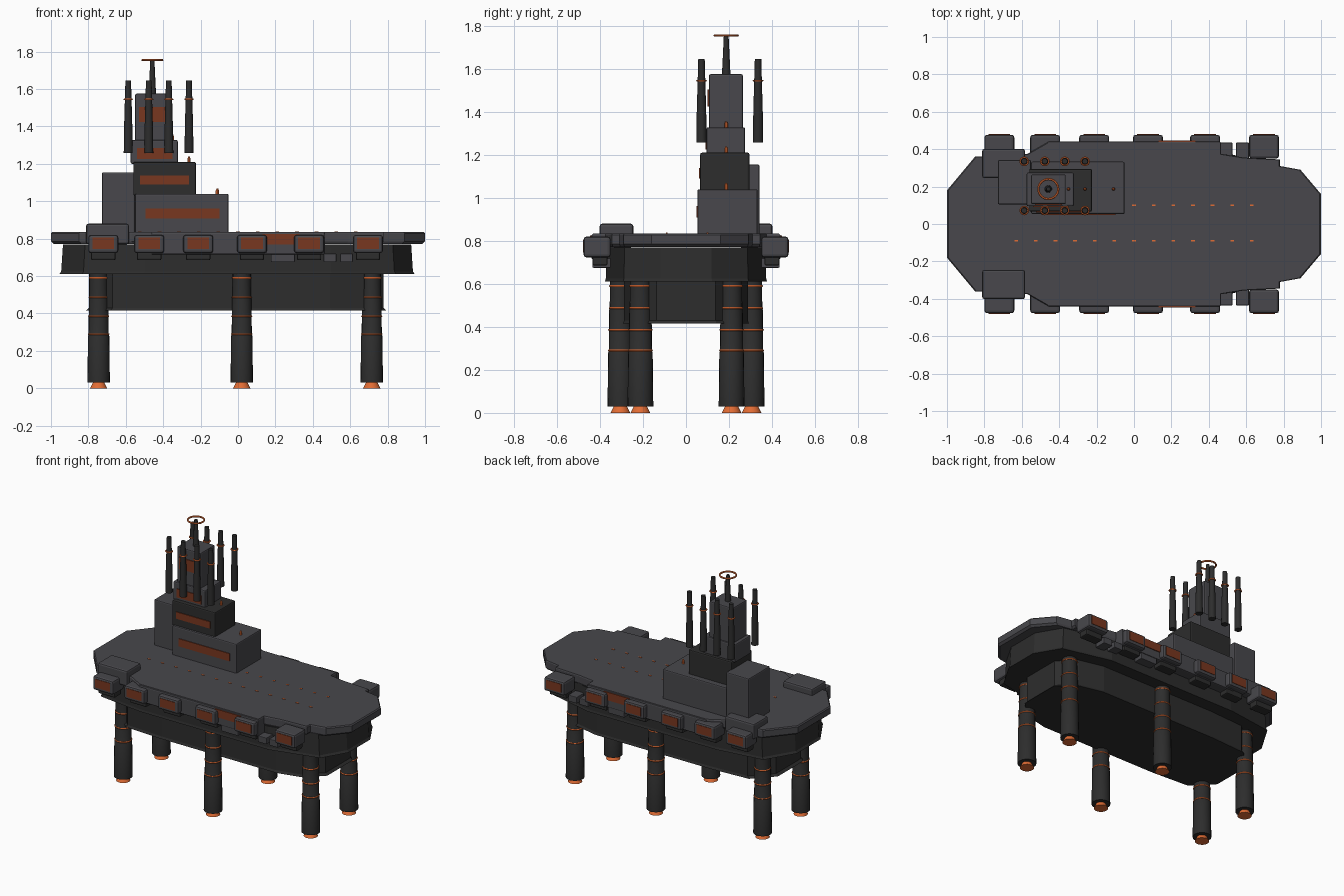
import bpy, bmesh, math
from mathutils import Matrix

if "Cube" in bpy.data.objects:
    bpy.data.objects.remove(bpy.data.objects["Cube"])


def material(name, rgb):
    m = bpy.data.materials.new(name)
    m.diffuse_color = (*rgb, 1)
    m.use_nodes = True
    m.node_tree.nodes["Principled BSDF"].inputs["Base Color"].default_value = m.diffuse_color
    return m


GREY = material("slate grey", (0.065, 0.064, 0.072))
DARK = material("charcoal", (0.026, 0.026, 0.026))
RUST = material("rust panel", (0.19, 0.038, 0.014))
ORANGE = material("glowing orange", (0.75, 0.15, 0.035))


def finish(name, bm, mat, smooth=False):
    bmesh.ops.recalc_face_normals(bm, faces=bm.faces)
    me = bpy.data.meshes.new(name)
    bm.to_mesh(me)
    bm.free()
    me.materials.append(mat)
    ob = bpy.data.objects.new(name, me)
    bpy.context.collection.objects.link(ob)
    if smooth:
        bpy.context.view_layer.objects.active = ob
        ob.select_set(True)
        bpy.ops.object.shade_smooth_by_angle(angle=math.radians(40))
        ob.select_set(False)
    return ob


def box(name, x, y, z, mat, bevel=0.008):
    """Box from (min, max) ranges, with slightly rounded edges."""
    bm = bmesh.new()
    mid = [(a + b) / 2 for a, b in (x, y, z)]
    size = [abs(b - a) for a, b in (x, y, z)]
    bmesh.ops.create_cube(bm, size=1, matrix=Matrix.Translation(mid) @ Matrix.Diagonal((*size, 1)))
    if bevel:
        bmesh.ops.bevel(bm, geom=bm.edges[:], offset=bevel, segments=2, profile=0.5, affect='EDGES')
    return finish(name, bm, mat)


def lathe(name, x, y, profile, mat, sides=20):
    """Closed turned shape from (radius, z) points."""
    bm = bmesh.new()
    rings = [[bm.verts.new((x + r * math.cos(math.tau * i / sides),
                            y + r * math.sin(math.tau * i / sides), z)) for i in range(sides)]
             for r, z in profile]
    for a, b in zip(rings, rings[1:]):
        for i in range(sides):
            j = (i + 1) % sides
            bm.faces.new((a[i], a[j], b[j], b[i]))
    bm.faces.new(rings[0])
    bm.faces.new(rings[-1])
    return finish(name, bm, mat, True)


def ring(name, x, y, z, major, minor, mat, n=24, m=6):
    bm = bmesh.new()
    v = [[bm.verts.new((x + (major + minor * math.cos(math.tau * j / m)) * math.cos(math.tau * i / n),
                        y + (major + minor * math.cos(math.tau * j / m)) * math.sin(math.tau * i / n),
                        z + minor * math.sin(math.tau * j / m))) for j in range(m)] for i in range(n)]
    for i in range(n):
        for j in range(m):
            a, b = (i + 1) % n, (j + 1) % m
            bm.faces.new((v[i][j], v[a][j], v[a][b], v[i][b]))
    return finish(name, bm, mat, True)


def hull(name, half, levels, mat):
    """Mirror a half outline across y and stack it at (z, scale) levels."""
    outline = half + [(x, -y) for x, y in reversed(half)]
    bm = bmesh.new()
    loops = [[bm.verts.new((x * s, y * s, z)) for x, y in outline] for z, s in levels]
    n = len(outline)
    for a, b in zip(loops, loops[1:]):
        for i in range(n):
            j = (i + 1) % n
            bm.faces.new((a[i], a[j], b[j], b[i]))
    bm.faces.new(loops[0])
    bm.faces.new(loops[-1])
    return finish(name, bm, mat)


# Flight deck and the two hull tiers beneath it
deck = [(-1, .18), (-.85, .36), (-.57, .375), (-.465, .435), (.465, .435), (.465, .375),
        (.59, .355), (.78, .345), (.78, .31), (.89, .29), (1, .16)]
hull("flight_deck", deck, [(.772, .985), (.785, 1), (.828, 1), (.835, .993)], GREY)
hull("upper_hull", [(-.95, .13), (-.83, .33), (-.5, .375), (.5, .375), (.84, .29), (.94, .12)],
     [(.61, 1.005), (.625, .995), (.77, .985)], DARK)
hull("lower_hull", [(-.81, .14), (-.68, .275), (-.4, .292), (.5, .292), (.68, .25), (.79, .14)],
     [(.415, 1.005), (.43, .985), (.62, .985)], DARK)

# Legs with rings and glowing feet; the middle pair stands wider
for x, w in ((-.745, .212), (.02, .305), (.715, .212)):
    for s in (-1, 1):
        y = s * w
        lathe("leg", x, y, [(.06, .03), (.057, .28), (.054, .285), (.052, .48),
                            (.05, .49), (.048, .64)], DARK)
        lathe("foot_glow", x, y, [(.046, 0), (.03, .032)], ORANGE)
        for z, r in ((.29, .053), (.386, .052), (.487, .049), (.59, .048)):
            ring("leg_ring", x, y, z, r, .005, ORANGE)

# Side fittings, mirrored to both sides
for s in (-1, 1):
    def span(a, b):
        return tuple(sorted((s * a, s * b)))
    box("side_gallery", (-.465, .465), span(.33, .44), (.715, .832), GREY)
    box("gallery_panel", (.13, .33), span(.438, .446), (.77, .826), RUST, 0)
    for x in (-.72, -.475, -.213, .075, .38, .695):
        box("gun_pod", (x - .08, x + .08), span(.35, .477), (.723, .82), GREY, .014)
        box("gun_pod_base", (x - .065, x + .065), span(.365, .435), (.685, .73), DARK)
        box("gun_pod_panel", (x - .058, x + .058), span(.472, .48), (.745, .805), RUST, 0)
    for x in (.21, .27, .492, .58):
        box("side_locker", (x - .034, x + .034), span(.35, .435), (.675, .72), GREY, .004)
    box("stern_platform", (-.812, -.583), span(.245, .402), (.77, .88), GREY, .012)

# Island superstructure: stacked blocks
box("island_base", (-.55, -.05), (.053, .333), (.82, 1.04), GREY)
box("island_rear", (-.728, -.55), (.105, .342), (.82, 1.155), GREY)
box("island_middle", (-.56, -.225), (.066, .295), (1.03, 1.21), DARK)
box("bridge", (-.574, -.322), (.095, .275), (1.2, 1.328), GREY)
box("tower", (-.55, -.365), (.106, .265), (1.32, 1.575), GREY)

# Front windows as thin plates
for x, y, z in (((-.495, -.1), .053, (.908, .962)), ((-.525, -.262), .066, (1.09, 1.138)),
                ((-.54, -.35), .095, (1.225, 1.285)), ((-.53, -.385), .106, (1.425, 1.505))):
    box("island_window", x, (y - .005, y + .003), z, RUST, 0)

# Mast with ring antenna
mx, my = -.458, .187
lathe("mast", mx, my, [(.02, 1.57), (.011, 1.757)], DARK, 12)
ring("antenna_ring", mx, my, 1.755, .053, .006, ORANGE, 32)

# Exhaust stacks in two rows
for x in (-.587, -.477, -.37, -.262):
    for y in (.072, .335):
        lathe("exhaust_stack", x, y, [(.024, 1.258), (.022, 1.4), (.015, 1.645)], DARK, 16)
        ring("stack_ring", x, y, 1.545, .021, .0045, ORANGE, 20)

# Beacons on the block roofs
for x, z in ((-.11, 1.035), (-.262, 1.205), (-.35, 1.322)):
    lathe("beacon", x, my, [(.009, z), (.009, z + .022), (.004, z + .034)], ORANGE, 8)

# Deck guide lights
for i in range(13):
    x = -.63 + i * .105
    for y in (-.09, .1):
        if y < 0 or x > -.04:
            box("deck_light", (x - .01, x + .01), (y - .004, y + .004), (.832, .838), ORANGE, 0)
